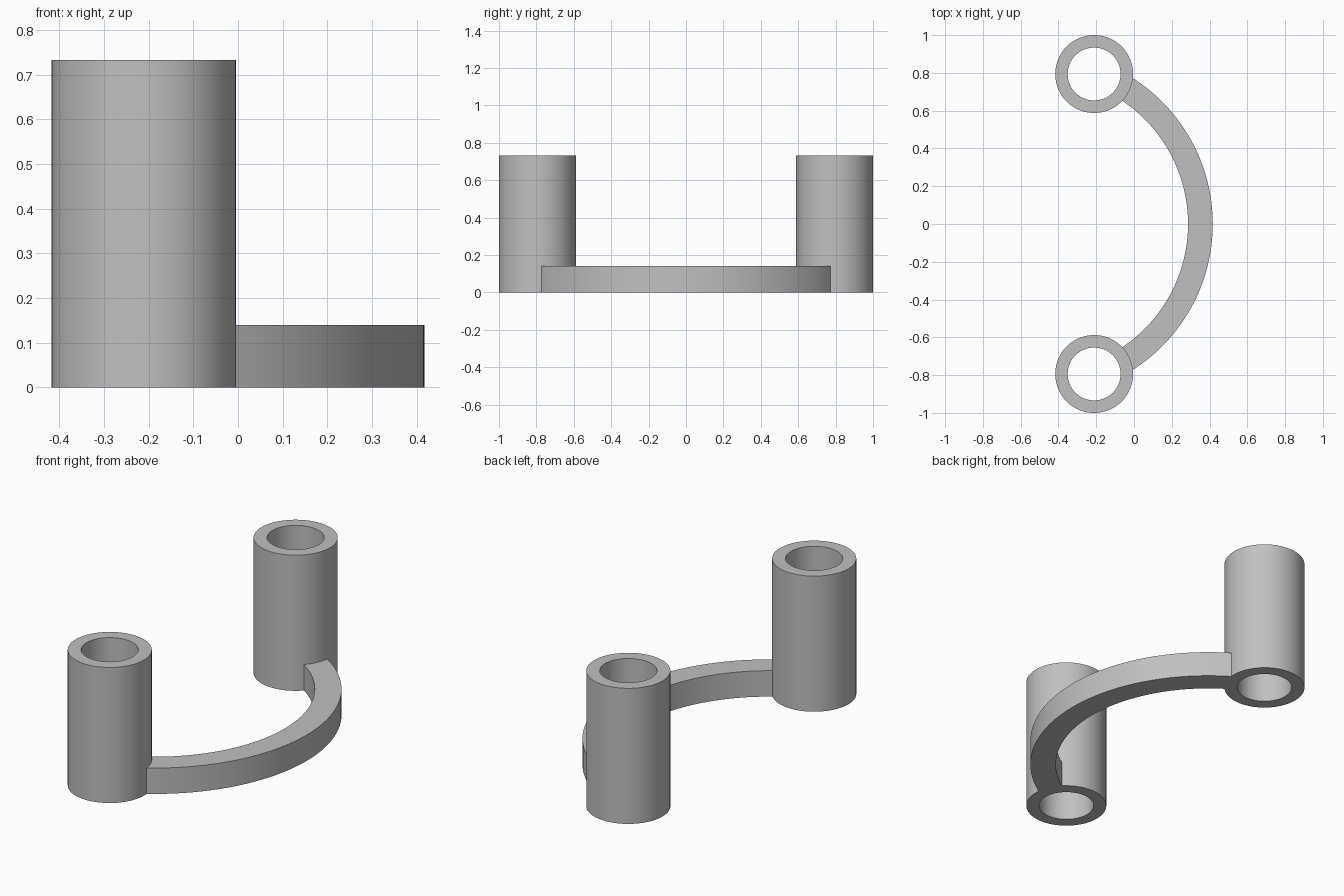
import bpy
import bmesh
from math import acos, atan2, cos, hypot, pi, radians, sin

TUBE_X, TUBE_Y = -0.211, 0.794
TUBE_OUTER, TUBE_INNER, TUBE_HEIGHT = 0.206, 0.14, 0.733
ARC_X, ARC_OUTER, ARC_INNER, ARC_HEIGHT = -0.499, 0.916, 0.785, 0.14

cube = bpy.data.objects.get("Cube")
if cube:
    bpy.data.objects.remove(cube, do_unlink=True)

grey = bpy.data.materials.new("light_grey")
grey.use_nodes = True
colour = (0.53, 0.53, 0.53, 1)
grey.diffuse_color = colour
grey.node_tree.nodes["Principled BSDF"].inputs["Base Color"].default_value = colour


def finish(bm, name):
    """Turn a bmesh into a smooth-shaded object with sharp edges kept."""
    bmesh.ops.recalc_face_normals(bm, faces=bm.faces)
    mesh = bpy.data.meshes.new(name)
    bm.to_mesh(mesh)
    bm.free()
    mesh.materials.append(grey)
    obj = bpy.data.objects.new(name, mesh)
    bpy.context.collection.objects.link(obj)
    bpy.ops.object.select_all(action="DESELECT")
    obj.select_set(True)
    bpy.context.view_layer.objects.active = obj
    bpy.ops.object.shade_smooth_by_angle(angle=radians(30))
    return obj


def tube(name, y):
    """Open tube: a wall section spun around the vertical axis."""
    bm = bmesh.new()
    section = [(TUBE_INNER, 0), (TUBE_OUTER, 0),
               (TUBE_OUTER, TUBE_HEIGHT), (TUBE_INNER, TUBE_HEIGHT)]
    verts = [bm.verts.new((r, 0, z)) for r, z in section]
    edges = [bm.edges.new((verts[i], verts[i - 1])) for i in range(4)]
    bmesh.ops.spin(bm, geom=verts + edges, cent=(0, 0, 0), axis=(0, 0, 1),
                   angle=2 * pi, steps=96, use_merge=True)
    bmesh.ops.remove_doubles(bm, verts=bm.verts, dist=0.0001)
    obj = finish(bm, name)
    obj.location = (TUBE_X, y, 0)


def curved_bar(name, rings=6, steps=64):
    """Flat arc whose ends are trimmed to the round tube walls."""
    bm = bmesh.new()
    dx = TUBE_X - ARC_X
    reach, tube_angle = hypot(dx, TUBE_Y), atan2(TUBE_Y, dx)
    seat = TUBE_OUTER - 0.001
    rows = []
    for i in range(rings + 1):
        r = ARC_INNER + (ARC_OUTER - ARC_INNER) * i / rings
        end = tube_angle - acos((r * r + reach ** 2 - seat ** 2) / (2 * r * reach))
        angles = [end * (2 * j / steps - 1) for j in range(steps + 1)]
        rows.append([bm.verts.new((ARC_X + r * cos(a), r * sin(a), 0))
                     for a in angles])
    for low, high in zip(rows, rows[1:]):
        for j in range(steps):
            bm.faces.new((low[j], high[j], high[j + 1], low[j + 1]))
    top = bmesh.ops.extrude_face_region(bm, geom=bm.faces[:], use_keep_orig=True)
    raised = [v for v in top["geom"] if isinstance(v, bmesh.types.BMVert)]
    bmesh.ops.translate(bm, verts=raised, vec=(0, 0, ARC_HEIGHT))
    finish(bm, name)


tube("front_tube", -TUBE_Y)
tube("back_tube", TUBE_Y)
curved_bar("curved_bar")
